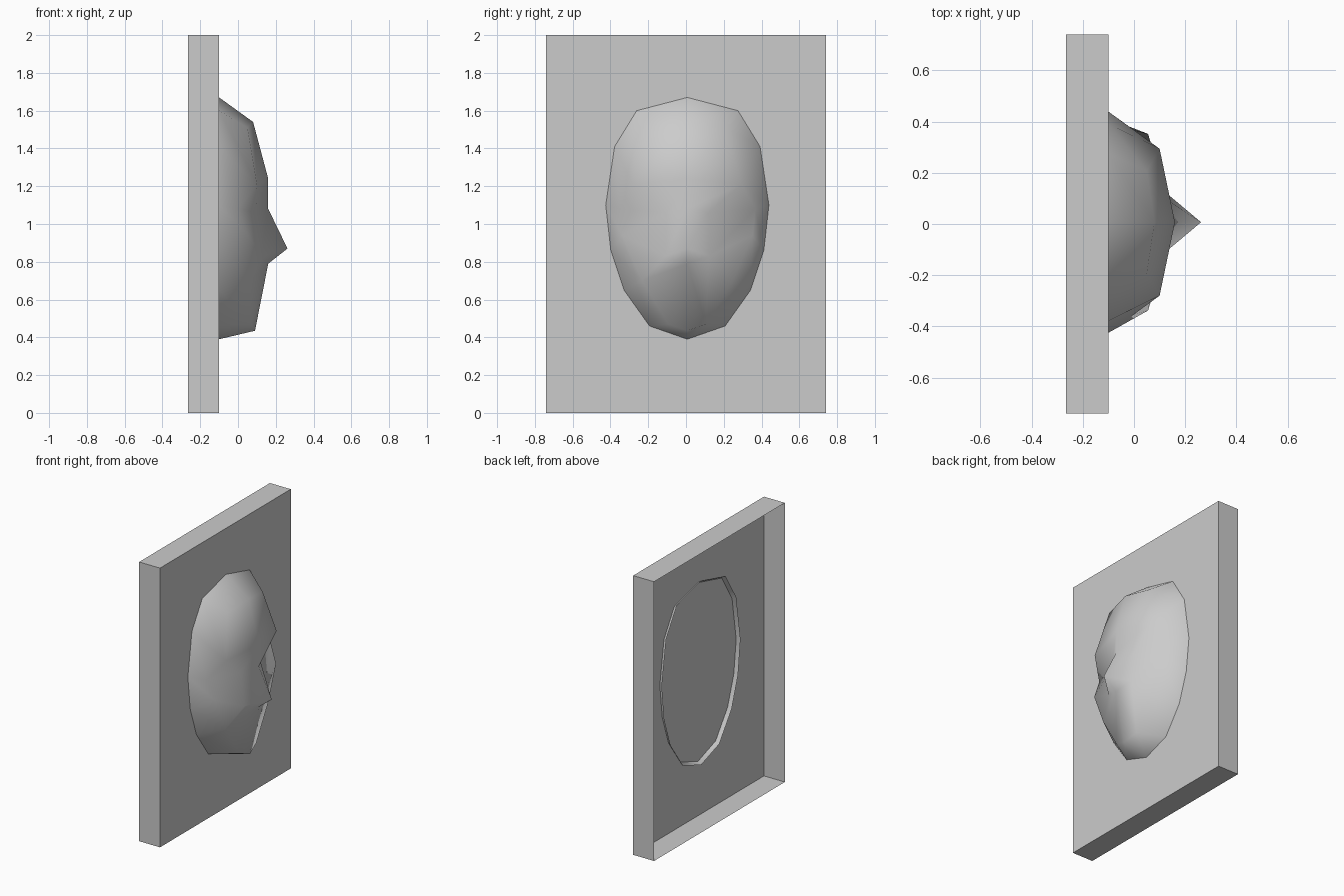
import bpy, bmesh

cube = bpy.data.objects.get("Cube")
if cube:
    bpy.data.objects.remove(cube, do_unlink=True)

grey = bpy.data.materials.new("plain_grey")
grey.use_nodes = True
colour = (0.6, 0.6, 0.6, 1)
grey.diffuse_color = colour
grey.node_tree.nodes["Principled BSDF"].inputs["Base Color"].default_value = colour

PLATE_X = -0.1


def add_object(name, bm, smooth):
    mesh = bpy.data.meshes.new(name)
    for f in bm.faces:
        f.smooth = smooth
    bm.to_mesh(mesh)
    bm.free()
    mesh.materials.append(grey)
    obj = bpy.data.objects.new(name, mesh)
    bpy.context.collection.objects.link(obj)
    return obj


# Backing panel: a shallow box, open at the back
bm = bmesh.new()
bmesh.ops.create_cube(bm, size=1)
bm.normal_update()
back = [f for f in bm.faces if f.normal.x < -0.9]
bmesh.ops.delete(bm, geom=back, context='FACES_ONLY')
bmesh.ops.scale(bm, vec=(0.165, 1.48, 2), verts=bm.verts)
bmesh.ops.translate(bm, vec=(PLATE_X - 0.0825, 0, 1), verts=bm.verts)
add_object("backing_panel", bm, False)

# Face outline where it meets the panel (y, z), crown to chin
rim = [(0, 1.67), (.268, 1.60), (.385, 1.41), (.432, 1.10),
       (.405, .86), (.335, .65), (.2, .46), (0, .39)]

# Half-face landmarks (x, y, z)
points = {
    "hairline": (.08, 0, 1.54), "temple": (.05, .2, 1.51),
    "forehead": (.16, 0, 1.24), "brow": (.1, .287, 1.21),
    "bridge": (.16, 0, 1.08), "eye_in": (.095, .11, 1.06), "eye_out": (.0, .36, 1.08),
    "nose_tip": (.262, 0, .87), "nostril": (.125, .115, .83), "cheek": (.055, .345, .94),
    "lip": (.16, 0, .79), "jaw": (.065, .24, .70),
    "chin": (.09, 0, .435), "chin_side": (.07, .1, .47),
}
for i, (y, z) in enumerate(rim):
    points[f"r{i}"] = (PLATE_X, y, z)
    # Flared lip that passes just through the panel
    points[f"b{i}"] = (PLATE_X - .025, y * 1.03, 1.03 + (z - 1.03) * 1.03)

# Half-face polygons, clockwise by landmark
faces = [
    "r0 r1 temple hairline",
    "r1 r2 brow temple",
    "hairline temple brow forehead",
    "r2 r3 eye_out brow",
    "forehead brow eye_in bridge",
    "brow eye_out eye_in",
    "r3 r4 cheek eye_out",
    "eye_in eye_out cheek nostril",
    "bridge eye_in nostril nose_tip",
    "r4 r5 jaw cheek",
    "nostril cheek jaw",
    "nose_tip nostril lip",
    "lip nostril jaw chin_side",
    "lip chin_side chin",
    "r5 r6 chin_side jaw",
    "r6 r7 chin chin_side",
]
faces += [f"b{i} b{i+1} r{i+1} r{i}" for i in range(len(rim) - 1)]

# Face shell: both halves from the same landmarks, welded down the middle
bm = bmesh.new()
for side in (1, -1):
    verts = {k: bm.verts.new((x, y * side, z)) for k, (x, y, z) in points.items()}
    for line in faces:
        bm.faces.new([verts[k] for k in line.split()][::-side])
bmesh.ops.remove_doubles(bm, verts=bm.verts, dist=0.0005)
face = add_object("face_shell", bm, True)
face.location.y = 0.007
